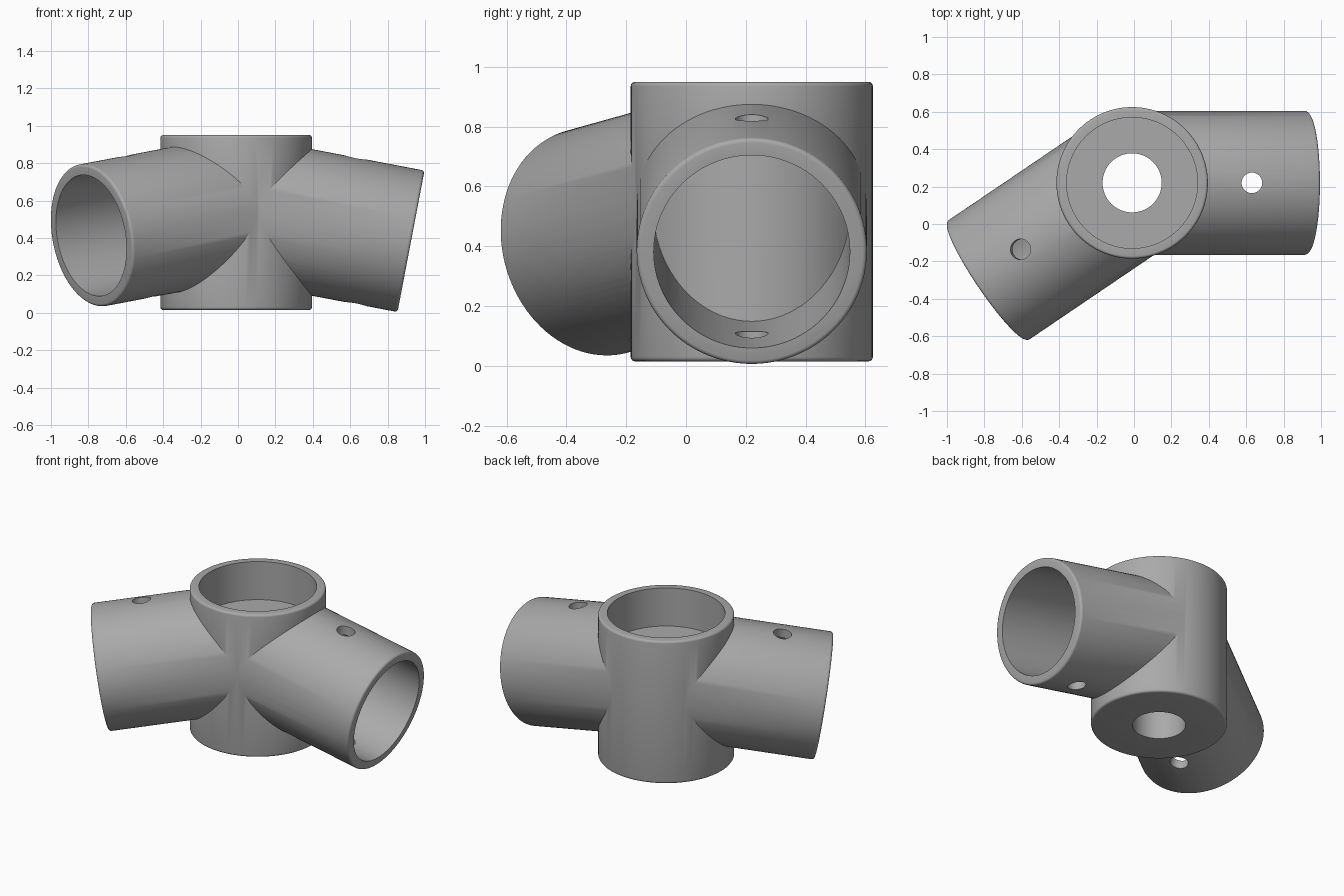
import bpy, bmesh, math
from mathutils import Vector, Matrix

if "Cube" in bpy.data.objects:
    bpy.data.objects.remove(bpy.data.objects["Cube"], do_unlink=True)

grey = bpy.data.materials.new("matte grey")
grey.use_nodes = True
colour = (0.40, 0.40, 0.40, 1)
grey.diffuse_color = colour
grey.node_tree.nodes["Principled BSDF"].inputs["Base Color"].default_value = colour

SEGMENTS = 96
ROUND = 0.015


def rod(name, start, end, radius, round_start=False, round_end=False, sides=SEGMENTS):
    """Solid cylinder from start to end, with optional rounded rims."""
    start, end = Vector(start), Vector(end)
    axis = end - start
    half = axis.length / 2
    bm = bmesh.new()
    bmesh.ops.create_cone(bm, cap_ends=True, segments=sides,
                          radius1=radius, radius2=radius, depth=2 * half)
    rims = [e for e in bm.edges
            if (round_end and all(v.co.z > half * 0.99 for v in e.verts))
            or (round_start and all(v.co.z < -half * 0.99 for v in e.verts))]
    if rims:
        bmesh.ops.bevel(bm, geom=rims, offset=ROUND, segments=4,
                        profile=0.5, affect='EDGES')
    turn = axis.to_track_quat('Z', 'Y').to_matrix().to_4x4()
    bm.transform(Matrix.Translation((start + end) / 2) @ turn)
    mesh = bpy.data.meshes.new(name)
    bm.to_mesh(mesh)
    bm.free()
    mesh.materials.append(grey)
    obj = bpy.data.objects.new(name, mesh)
    bpy.context.collection.objects.link(obj)
    return obj


def combine(target, tool, operation):
    """Apply a boolean and discard the tool."""
    tool.hide_render = True
    mod = target.modifiers.new("join", 'BOOLEAN')
    mod.operation = operation
    mod.solver = 'EXACT'
    mod.object = tool
    bpy.context.view_layer.objects.active = target
    bpy.ops.object.modifier_apply(modifier=mod.name)
    bpy.data.objects.remove(tool, do_unlink=True)


# Upright hub
HX, HY = -0.01, 0.22
HUB_R, ARM_R, BORE_R, PIN_R = 0.405, 0.385, 0.328, 0.055
BASE, TOP = 0.015, 0.95
joint = Vector((HX, HY, 0.56))
connector = rod("pipe_connector", (HX, HY, BASE), (HX, HY, TOP), HUB_R, True, True)

# Each sleeve: end centre, pin position along the arm, pin direction
sleeves = [
    (Vector((0.925, HY, 0.382)), 0.685, Vector((0, 0, 1))),
    (Vector((-0.785, -0.305, 0.413)), 0.677, Vector((-0.187, 0, 0.98))),
]
for end, _, _ in sleeves:
    combine(connector, rod("sleeve", joint, end, ARM_R, round_end=True), 'UNION')

# Sleeve bores stop at the round hub wall; pin holes pass through both sides
for end, along, pin in sleeves:
    bore = rod("bore", joint, joint + (end - joint) * 1.2, BORE_R)
    combine(bore, rod("hub_core", (HX, HY, -0.2), (HX, HY, 1.2), HUB_R), 'DIFFERENCE')
    combine(connector, bore, 'DIFFERENCE')
    centre = joint.lerp(end, along)
    combine(connector, rod("pin_hole", centre - pin * 0.6, centre + pin * 0.6,
                           PIN_R, sides=40), 'DIFFERENCE')

# Hub socket and central through hole
combine(connector, rod("socket", (HX, HY, 0.70), (HX, HY, 1.2), 0.35), 'DIFFERENCE')
combine(connector, rod("through_hole", (HX, HY, -0.2), (HX, HY, 1.1), 0.158, sides=64),
        'DIFFERENCE')

bpy.ops.object.select_all(action='DESELECT')
connector.select_set(True)
bpy.context.view_layer.objects.active = connector
bpy.ops.object.shade_smooth_by_angle(angle=math.radians(30))
